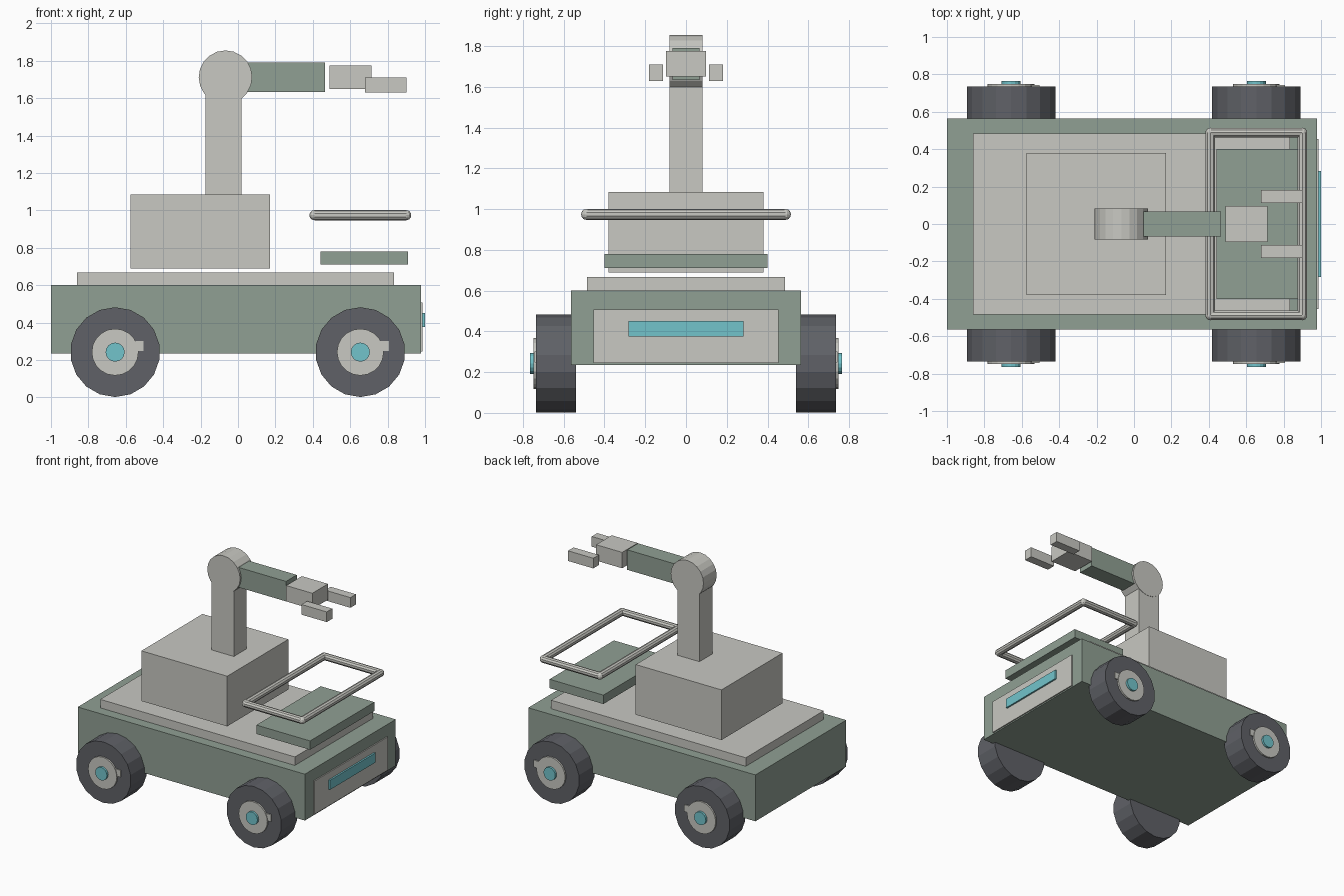
import bpy
import bmesh
from math import pi
from mathutils import Matrix, Vector

old = bpy.data.objects.get("Cube")
if old:
    bpy.data.objects.remove(old, do_unlink=True)


def material(name, rgb):
    m = bpy.data.materials.new(name)
    m.use_nodes = True
    m.diffuse_color = (*rgb, 1)
    m.node_tree.nodes["Principled BSDF"].inputs["Base Color"].default_value = (*rgb, 1)
    return m


GREEN = material("sage green", (0.28, 0.35, 0.295))
GREY = material("warm light grey", (0.58, 0.58, 0.54))
RUBBER = material("dark rubber", (0.115, 0.12, 0.135))
CYAN = material("cyan", (0.17, 0.55, 0.60))


def finish(name, bm, mat):
    mesh = bpy.data.meshes.new(name)
    bm.to_mesh(mesh)
    bm.free()
    mesh.materials.append(mat)
    ob = bpy.data.objects.new(name, mesh)
    bpy.context.collection.objects.link(ob)
    return ob


def box(name, mat, x, y, z):
    """Box from (min, max) ranges along each axis."""
    bm = bmesh.new()
    bmesh.ops.create_cube(bm, size=1)
    lo, hi = (Vector(c) for c in zip(x, y, z))
    bmesh.ops.scale(bm, vec=hi - lo, verts=bm.verts)
    bmesh.ops.translate(bm, vec=(lo + hi) / 2, verts=bm.verts)
    return finish(name, bm, mat)


def rod(name, mat, start, end, radius, sides):
    """Closed cylinder between two points."""
    a, b = Vector(start), Vector(end)
    turn = (b - a).to_track_quat('Z', 'Y').to_matrix().to_4x4()
    bm = bmesh.new()
    bmesh.ops.create_cone(bm, cap_ends=True, segments=sides, radius1=radius,
                          radius2=radius, depth=(b - a).length,
                          matrix=Matrix.Translation((a + b) / 2) @ turn)
    return finish(name, bm, mat)


# Chassis, deck and front panel
box("chassis", GREEN, (-1, 0.978), (-0.565, 0.565), (0.235, 0.6))
box("deck", GREY, (-0.86, 0.835), (-0.485, 0.485), (0.6, 0.667))
box("front_panel", GREY, (0.97, 0.987), (-0.455, 0.455), (0.245, 0.507))
box("light_bar", CYAN, (0.98, 1), (-0.283, 0.283), (0.375, 0.45))

# Equipment cabinet and cargo tray
box("cabinet", GREY, (-0.575, 0.172), (-0.38, 0.38), (0.69, 1.085))
box("tray", GREEN, (0.44, 0.908), (-0.4, 0.4), (0.71, 0.78))

# Guard rail: a rectangle of four tubes
RX, RY, RZ, RR = (0.408, 0.9), 0.488, 0.974, 0.027
for side, s in (("left", 1), ("right", -1)):
    rod("rail_" + side, GREY, (RX[0], s * RY, RZ), (RX[1], s * RY, RZ), RR, 10)
for end, x in (("rear", RX[0]), ("front", RX[1])):
    rod("rail_" + end, GREY, (x, -RY, RZ), (x, RY, RZ), RR, 10)
    for s in (1, -1):
        bm = bmesh.new()
        bmesh.ops.create_uvsphere(bm, u_segments=10, v_segments=6, radius=RR,
                                  matrix=Matrix.Translation((x, s * RY, RZ)))
        finish("rail_corner_" + end, bm, GREY)

# Robot arm
box("arm_column", GREY, (-0.173, 0.02), (-0.08, 0.08), (1.08, 1.7))
rod("elbow", GREY, (-0.067, -0.082, 1.712), (-0.067, 0.082, 1.712), 0.143, 20)
box("forearm", GREEN, (0.05, 0.465), (-0.067, 0.067), (1.633, 1.79))
box("wrist", GREY, (0.488, 0.715), (-0.097, 0.097), (1.65, 1.775))
for side, s in (("left", 1), ("right", -1)):
    ys = sorted((s * 0.113, s * 0.182))
    box("finger_" + side, GREY, (0.68, 0.9), ys, (1.63, 1.71))

# Wheels with hub, valve tab and cap
WZ = 0.242
for end, x in (("rear", -0.657), ("front", 0.654)):
    for side, s in (("left", 1), ("right", -1)):
        tag = end + "_" + side
        for part, mat, y0, y1, r, n in (("wheel", RUBBER, 0.54, 0.735, 0.24, 18),
                                        ("hub", GREY, 0.73, 0.748, 0.125, 20),
                                        ("hub_cap", CYAN, 0.74, 0.765, 0.051, 16)):
            rod(part + "_" + tag, mat, (x, s * y0, WZ), (x, s * y1, WZ), r, n)
        box("valve_tab_" + tag, GREY, (x + 0.05, x + 0.152),
            sorted((s * 0.73, s * 0.743)), (WZ + 0.005, WZ + 0.06))
